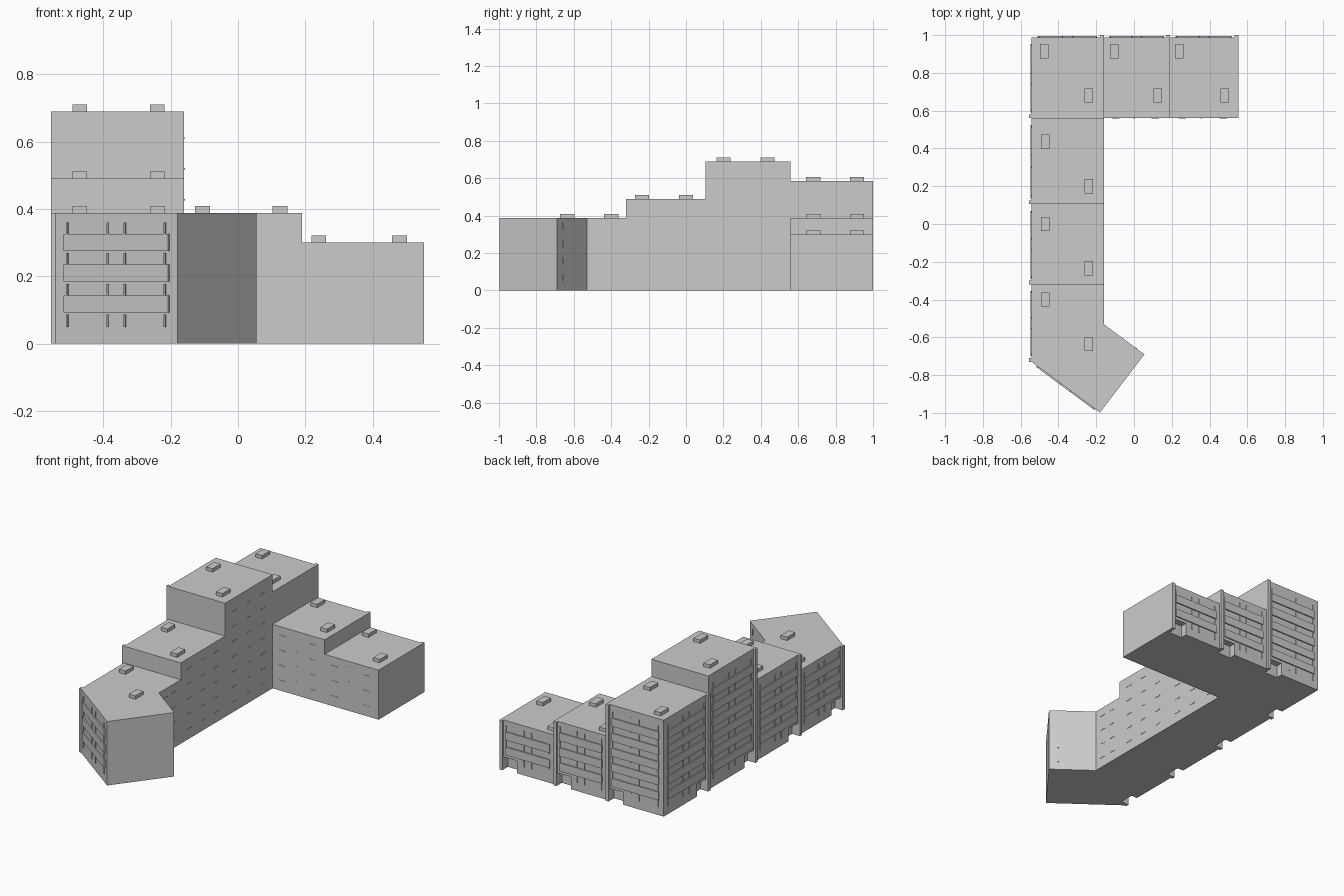
import bpy, bmesh
from mathutils import Matrix, Vector

if "Cube" in bpy.data.objects:
    bpy.data.objects.remove(bpy.data.objects["Cube"])

FLOOR = 0.09


def new_object(name, bm):
    bmesh.ops.recalc_face_normals(bm, faces=bm.faces)
    mesh = bpy.data.meshes.new(name)
    bm.to_mesh(mesh)
    bm.free()
    ob = bpy.data.objects.new(name, mesh)
    bpy.context.collection.objects.link(ob)
    return ob


def add_box(bm, lo, hi, frame=Matrix()):
    lo, hi = Vector(lo), Vector(hi)
    m = frame @ Matrix.Translation((lo + hi) / 2) @ Matrix.Diagonal((*(hi - lo), 1))
    bmesh.ops.create_cube(bm, size=1, matrix=m)


def wall_frame(a, b):
    # local x runs along the wall, y points outward, z is up
    a, b = Vector((*a, 0)), Vector((*b, 0))
    d = (b - a).normalized()
    m = Matrix.Identity(4)
    for i, v in enumerate((d, Vector((d.y, -d.x, 0)), Vector((0, 0, 1)), a)):
        m.col[i].xyz = v
    return m, (b - a).length


def prism(name, pts, h):
    bm = bmesh.new()
    f = bm.faces.new([bm.verts.new((x, y, 0)) for x, y in pts])
    top = bmesh.ops.extrude_face_region(bm, geom=[f])
    vs = [v for v in top["geom"] if isinstance(v, bmesh.types.BMVert)]
    bmesh.ops.translate(bm, verts=vs, vec=(0, 0, h))
    return new_object(name, bm)


def cut_door(block, frame, x0, x1):
    # recessed ground-floor entrance
    bm = bmesh.new()
    add_box(bm, (x0, -0.04, -0.02), (x1, 0.02, 0.075), frame)
    cutter = new_object("door_cutter", bm)
    cutter.hide_render = True
    mod = block.modifiers.new("door", "BOOLEAN")
    mod.object, mod.solver = cutter, "EXACT"
    bpy.context.view_layer.objects.active = block
    bpy.ops.object.modifier_apply(modifier=mod.name)
    bpy.data.objects.remove(cutter)


def street_wall(name, block, a, b, h, floors, door=None):
    # balcony bands, window fins, corner pier and entrance of an outer wall
    m, L = wall_frame(a, b)
    bands, fins = bmesh.new(), bmesh.new()
    for i in range(floors):
        z = 0.05 + i * 0.0915
        if i < floors - 1:
            add_box(bands, (0.035, -0.002, z + 0.043), (L - 0.03, 0.007, z + 0.093), m)
        for t in (0.1, 0.43, 0.57, 0.9):
            in_door = i == 0 and ((door == "end" and t > 0.7) or (door == "start" and t < 0.3))
            if not in_door:
                add_box(fins, (t * L - 0.003, -0.002, z), (t * L + 0.003, 0.004, z + 0.036), m)
    new_object(name + "_balcony_bands", bands)
    new_object(name + "_window_fins", fins)
    if door:
        pier = bmesh.new()
        p = 0.0 if door == "start" else L - 0.02
        add_box(pier, (p, -0.002, 0), (p + 0.02, 0.013, h), m)
        new_object(name + "_pier", pier)
        x0 = 0.02 if door == "start" else L - 0.11
        cut_door(block, m, x0, x0 + 0.09)


def court_wall(name, a, b, floors, ticks, sills):
    # small window slits and sills on the courtyard side
    m, L = wall_frame(a, b)
    bm = bmesh.new()
    for i in range(floors):
        z = 0.05 + i * 0.0915
        for t in ticks:
            add_box(bm, (t * L - 0.004, -0.002, z), (t * L + 0.004, 0.002, z + 0.036), m)
        for t in sills:
            add_box(bm, (t * L - 0.02, -0.002, z + 0.01), (t * L + 0.02, 0.002, z + 0.014), m)
    new_object(name + "_court_windows", bm)


W, E, N, S = -0.542, -0.16, 0.988, 0.56     # wing wall lines

# name, footprint, height, floors, roof box centres
sections = [
    ("south_end", [(W, -0.32), (W, -0.73), (-0.18, -0.998), (0.055, -0.69), (E, -0.53), (E, -0.32)],
     0.388, 4, [(-0.47, -0.40), (-0.24, -0.635)]),
    ("west_mid", [(W, 0.105), (W, -0.32), (E, -0.32), (E, 0.105)],
     0.49, 5, [(-0.47, 0.0), (-0.24, -0.235)]),
    ("west_tall", [(W, S), (W, 0.105), (E, 0.105), (E, S)],
     0.69, 7, [(-0.47, 0.435), (-0.24, 0.20)]),
    ("corner", [(W, N), (W, S), (E, S), (E, N)],
     0.585, 6, [(-0.475, 0.915), (-0.24, 0.68)]),
    ("north_mid", [(E, N), (E, S), (0.19, S), (0.19, N)],
     0.388, 4, [(-0.105, 0.915), (0.125, 0.68)]),
    ("north_end", [(0.19, N), (0.19, S), (0.552, S), (0.552, N)],
     0.30, 3, [(0.24, 0.915), (0.48, 0.68)]),
]

for name, pts, h, floors, vents in sections:
    block = prism(name + "_block", pts, h)

    # roof boxes
    bm = bmesh.new()
    for x, y in vents:
        add_box(bm, (x - 0.022, y - 0.038, h), (x + 0.022, y + 0.038, h + 0.021))
    new_object(name + "_roof_boxes", bm)

    # street and courtyard sides
    if not name.startswith("north"):
        street_wall(name + "_west", block, pts[0], pts[1], h, floors, "end")
    if name.startswith("north") or name == "corner":
        street_wall(name + "_north", block, pts[3], pts[0], h, floors, "start")
    if name.startswith("north"):
        court_wall(name, pts[1], pts[2], floors, (0.46,), (0.18, 0.78))
    elif name.startswith("west"):
        court_wall(name, pts[2], pts[3], floors, (), (0.2, 0.5, 0.8))
    elif name == "south_end":
        street_wall(name + "_angled", block, pts[1], pts[2], h, floors)
        court_wall(name, pts[3], pts[4], floors, (0.2,), ())
        court_wall(name + "_inner", pts[4], pts[5], floors, (), (0.3, 0.7))
